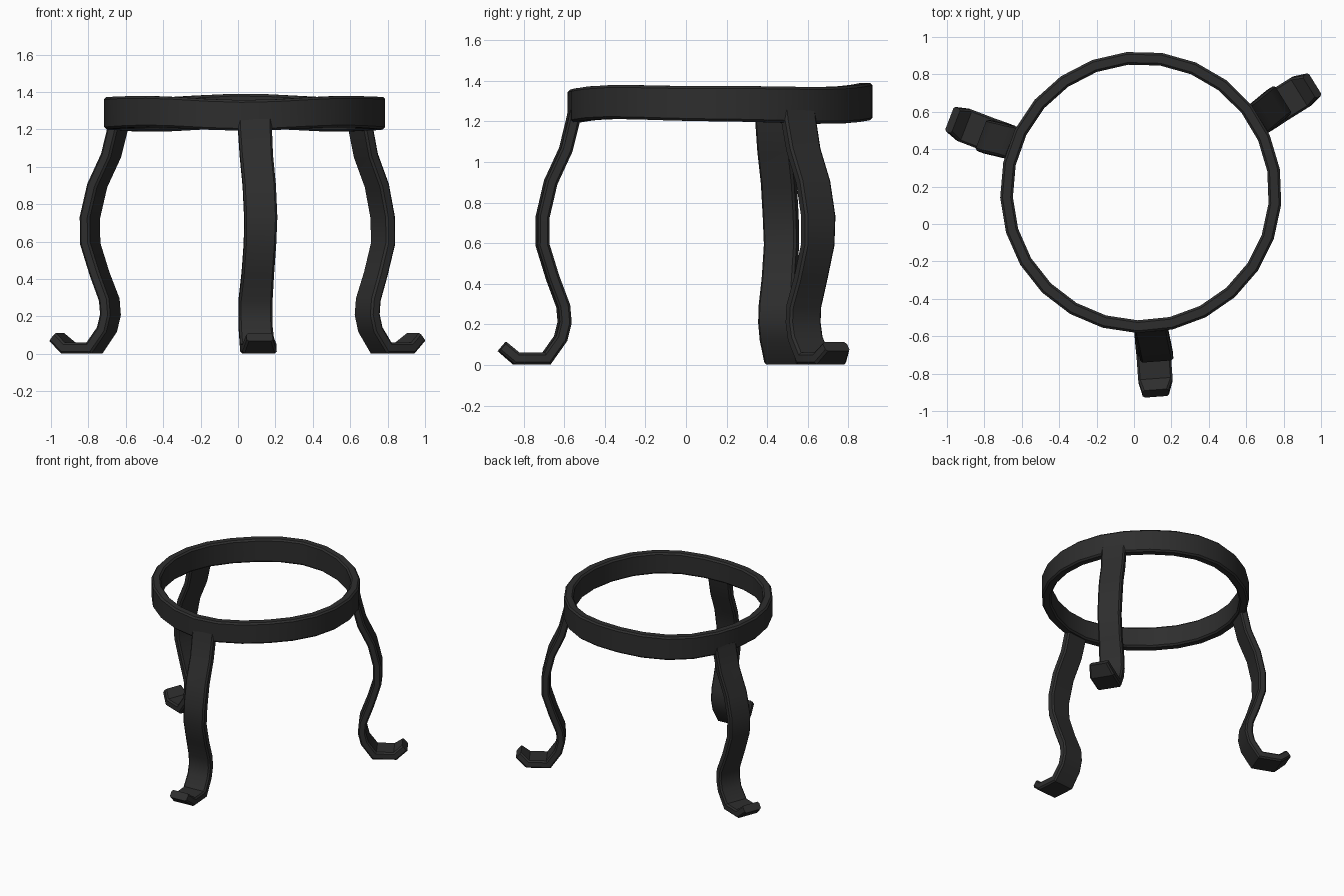
import bpy, bmesh, math
from mathutils import Vector, Matrix

cube = bpy.data.objects.get("Cube")
if cube:
    bpy.data.objects.remove(cube, do_unlink=True)

iron = bpy.data.materials.new("black_iron")
iron.use_nodes = True
color = (0.027, 0.027, 0.027, 1)
iron.diffuse_color = color
bsdf = iron.node_tree.nodes["Principled BSDF"]
bsdf.inputs["Base Color"].default_value = color
bsdf.inputs["Roughness"].default_value = 0.7

CENTER = Vector((0.037, 0.17, 0))


def chamfered_section(half_w, half_t, c):
    """Eight corners of a rectangle with cut corners."""
    w, t = half_w, half_t
    return [(w, -t + c), (w, t - c), (w - c, t), (-w + c, t),
            (-w, t - c), (-w, -t + c), (-w + c, -t), (w - c, -t)]


def skin(name, rings, closed):
    """Bridge a list of equal cross-sections into one solid."""
    bm = bmesh.new()
    loops = [[bm.verts.new(p) for p in ring] for ring in rings]
    n = len(loops[0])
    pairs = list(zip(loops, loops[1:]))
    if closed:
        pairs.append((loops[-1], loops[0]))
    else:
        bm.faces.new(loops[0])
        bm.faces.new(loops[-1])
    for a, b in pairs:
        for i in range(n):
            j = (i + 1) % n
            bm.faces.new((a[i], a[j], b[j], b[i]))
    bmesh.ops.recalc_face_normals(bm, faces=bm.faces)
    mesh = bpy.data.meshes.new(name)
    bm.to_mesh(mesh)
    bm.free()
    mesh.materials.append(iron)
    obj = bpy.data.objects.new(name, mesh)
    bpy.context.collection.objects.link(obj)
    bpy.ops.object.select_all(action='DESELECT')
    obj.select_set(True)
    bpy.context.view_layer.objects.active = obj
    bpy.ops.object.shade_smooth_by_angle(angle=math.radians(28))
    return obj


# Slightly uneven hand-forged hoop
SIDES = 25
hoop = []
for k in range(SIDES):
    a = math.radians(-5) + math.tau * k / SIDES
    z = 1.287 - 0.008 * math.sin(3 * a) + 0.004 * math.sin(5 * a)
    half_h = 0.087 + 0.005 * math.sin(a)
    out = Vector((math.cos(a), math.sin(a), 0))
    hoop.append([CENTER + out * (0.719 + t) + Vector((0, 0, z + h))
                 for h, t in chamfered_section(half_h, 0.034, 0.012)])
skin("top_ring", hoop, True)

# Curved strap leg: distance from hoop centre, height, sideways shift, half width
PATH = [(.719, 1.25, 0, .09), (.73, 1.2, 0, .09), (.765, 1.06, .005, .088),
        (.84, .9, .015, .088), (.88, .73, .02, .088), (.88, .59, .016, .086),
        (.83, .43, .008, .086), (.777, .29, 0, .09), (.77, .21, 0, .09),
        (.79, .13, 0, .09), (.86, .032, .004, .092), (1.01, .032, .004, .092),
        (1.078, .09, 0, .07)]


def make_leg(name, degrees):
    turn = Matrix.Rotation(math.radians(degrees), 4, 'Z')
    pts = [Vector(p[:2]) for p in PATH]
    rings = []
    for i, (r, z, shift, half_w) in enumerate(PATH):
        before = (pts[i] - pts[max(i - 1, 0)])
        after = (pts[min(i + 1, len(pts) - 1)] - pts[i])
        before = before.normalized() if before.length else after.normalized()
        after = after.normalized() if after.length else before
        tangent = (before + after).normalized()
        miter = 1 / max(tangent.dot(after), 0.7)
        normal = Vector((-tangent.y, tangent.x)) * miter
        rings.append([CENTER + turn @ Vector((r + normal.x * t, shift + w,
                                              z + normal.y * t))
                      for w, t in chamfered_section(half_w, 0.029, 0.011)])
    skin(name, rings, False)


for leg_name, angle in (("front_leg", -85.8), ("left_leg", 31.9),
                        ("right_leg", 159)):
    make_leg(leg_name, angle)
